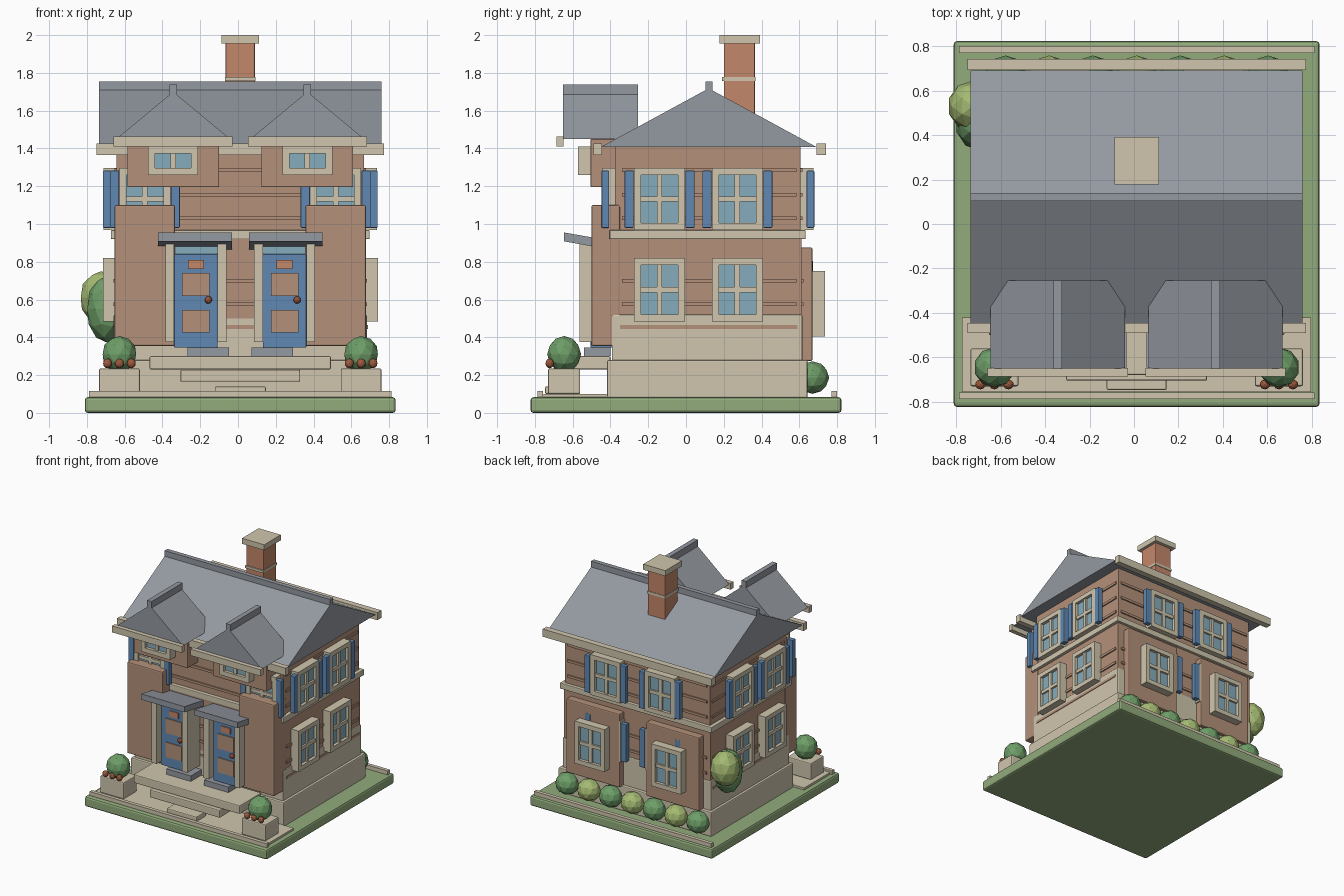
import bpy, bmesh, math
from mathutils import Matrix, Vector

if "Cube" in bpy.data.objects:
    bpy.data.objects.remove(bpy.data.objects["Cube"])

CX = 0.012  # the house axis sits slightly off centre


def material(name, rgb):
    lin = [(c / 255 / 12.92) if c < 11 else ((c / 255 + 0.055) / 1.055) ** 2.4 for c in rgb] + [1]
    m = bpy.data.materials.new(name)
    m.use_nodes = True
    m.diffuse_color = lin
    m.node_tree.nodes["Principled BSDF"].inputs["Base Color"].default_value = lin
    return m


GRASS = material("grass green", (146, 172, 124))
BRICK = material("pale brick", (180, 145, 122))
CLAY = material("orange brick", (196, 135, 106))
STONE = material("cream stone", (208, 198, 174))
SLATE = material("slate grey", (148, 153, 161))
BLUE = material("shutter blue", (96, 136, 178))
GLASS = material("window glass", (134, 172, 188))
LEAF = material("leaf green", (110, 158, 104))
LIME = material("light leaf green", (164, 186, 114))
RUST = material("rust flower", (158, 90, 62))


def finish(name, bm, mat, rot=0, bevel=0.0):
    """Turn a bmesh into an object, rotated about the house axis."""
    bmesh.ops.recalc_face_normals(bm, faces=bm.faces)
    bm.transform(Matrix.Translation((CX, 0, 0)) @ Matrix.Rotation(math.radians(rot), 4, 'Z'))
    me = bpy.data.meshes.new(name)
    bm.to_mesh(me)
    bm.free()
    me.materials.append(mat)
    ob = bpy.data.objects.new(name, me)
    bpy.context.collection.objects.link(ob)
    if bevel:
        mod = ob.modifiers.new("Bevel", 'BEVEL')
        mod.width = bevel
        mod.segments = 2
    return ob


def boxes(name, mat, items, rot=0, bevel=0.0):
    """Each item is (x0, x1, y0, y1, z0, z1); all join into one object."""
    bm = bmesh.new()
    for x0, x1, y0, y1, z0, z1 in items:
        m = Matrix.Translation(((x0 + x1) / 2, (y0 + y1) / 2, (z0 + z1) / 2))
        bmesh.ops.create_cube(bm, size=1, matrix=m @ Matrix.Diagonal((x1 - x0, y1 - y0, z1 - z0, 1)))
    return finish(name, bm, mat, rot, bevel)


def pair(x0, x1, *rest):
    """A box and its mirror image across the house axis."""
    return [(x0, x1, *rest), (-x1, -x0, *rest)]


def prism(name, mat, profile, y0, y1, rot=0):
    """Extrude an x-z profile along y."""
    bm = bmesh.new()
    face = bm.faces.new([bm.verts.new((x, y0, z)) for x, z in profile])
    ext = bmesh.ops.extrude_face_region(bm, geom=[face])
    verts = [v for v in ext["geom"] if isinstance(v, bmesh.types.BMVert)]
    bmesh.ops.translate(bm, verts=verts, vec=(0, y1 - y0, 0))
    return finish(name, bm, mat, rot)


def blob(name, mat, pos, size, detail=2):
    bm = bmesh.new()
    bmesh.ops.create_icosphere(bm, subdivisions=detail, radius=1,
                               matrix=Matrix.Translation(pos) @ Matrix.Diagonal((*size, 1)))
    return finish(name, bm, mat)


def window(name, u, z0, z1, wall, rot, width=0.27, bar=0.037, shutters=False, cross=True):
    """Framed window centred at u on a wall at the given distance."""
    h = width / 2
    front, mid = -wall - 0.068, (z0 + z1) / 2
    frame = [(u - h, u - h + bar, front, -wall, z0, z1), (u + h - bar, u + h, front, -wall, z0, z1),
             (u - h, u + h, front, -wall, z1 - bar, z1), (u - h, u + h, front, -wall, z0, z0 + bar),
             (u - 0.014, u + 0.014, front + 0.01, -wall, z0, z1)]
    if cross:
        frame.append((u - h, u + h, front + 0.01, -wall, mid - 0.014, mid + 0.014))
    boxes(name + "_frame", STONE, frame, rot)
    boxes(name + "_glass", GLASS, [(u - h + 0.02, u + h - 0.02, front + 0.025, -wall, z0 + 0.02, z1 - 0.02)], rot)
    if shutters:
        s = [(u + k * (h + 0.026) - 0.024, u + k * (h + 0.026) + 0.024, front - 0.004, front + 0.036,
              z0 + 0.012, z1 - 0.015) for k in (-1, 1)]
        boxes(name + "_shutters", BLUE, s, rot, 0.004)


# Ground, paving and steps
boxes("lawn_base", GRASS, [(-0.823, 0.823, -0.823, 0.823, 0, 0.083)], bevel=0.015)
boxes("paving", STONE, [(-0.785, 0.785, -0.755, -0.42, 0.08, 0.1)])
boxes("kerbs", STONE, [(-0.8, 0.8, -0.787, -0.757, 0.08, 0.115), (-0.8, 0.8, 0.77, 0.8, 0.08, 0.115)])
boxes("porch_steps", STONE, [(-0.48, 0.48, -0.68, -0.4, 0.23, 0.3), (-0.317, 0.317, -0.705, -0.57, 0.165, 0.228),
                             (-0.135, 0.135, -0.746, -0.62, 0.1, 0.14)], bevel=0.007)

# Foundation and walls
boxes("foundation", STONE, [(-0.69, 0.69, -0.417, 0.644, 0.08, 0.28), (-0.67, 0.67, -0.393, 0.617, 0.27, 0.52)],
      bevel=0.008)
boxes("lower_walls", BRICK, [(-0.66, 0.66, -0.4, 0.612, 0.5, 0.93)])
boxes("upper_walls", BRICK, [(-0.655, 0.655, -0.375, 0.607, 0.95, 1.42)])
boxes("floor_band", STONE, [(-0.685, 0.685, -0.405, 0.633, 0.92, 0.968)], bevel=0.005)
courses = []
for z in (0.575, 0.7):
    courses.append((-0.67, 0.67, -0.34, 0.585, z - 0.01, z + 0.01))
    courses.append((-0.63, 0.63, -0.41, 0.622, z - 0.01, z + 0.01))
for z in (1.03, 1.155, 1.285):
    courses.append((-0.665, 0.665, -0.34, 0.585, z - 0.01, z + 0.01))
    courses.append((-0.63, 0.63, -0.385, 0.617, z - 0.01, z + 0.01))
courses.append((-0.675, 0.675, -0.35, 0.59, 0.445, 0.465))
courses.append((-0.6, 0.6, -0.4, 0.6, 0.445, 0.465))
boxes("brick_courses", BRICK, courses)
boxes("front_bays", BRICK, pair(0.345, 0.665, -0.5, -0.35, 0.355, 1.1), bevel=0.008)
boxes("back_bays", BRICK, pair(0.12, 0.6, 0.55, 0.67, 0.275, 0.875), bevel=0.008)

# Windows on every side
for side, rot in (("left", 90), ("right", -90)):
    for i, y in enumerate((-0.14, 0.272)):
        u = y if rot > 0 else -y
        window(f"{side}_upper_window_{i}", u, 0.968, 1.297, 0.655, rot, shutters=True)
        window(f"{side}_lower_window_{i}", u, 0.485, 0.82, 0.66, rot)
for k, side in ((-1, "right"), (1, "left")):
    window(f"front_upper_window_{side}", k * 0.505, 0.968, 1.297, 0.375, 0, shutters=True)
    window(f"back_upper_window_{side}", k * 0.245, 0.968, 1.297, 0.607, 180, shutters=True)
    window(f"back_lower_window_{side}", k * 0.245, 0.485, 0.82, 0.6, 180, shutters=True)
    window(f"back_bay_window_{side}", k * 0.345, 0.405, 0.75, 0.667, 180)

# Main roof, gutters and chimney
prism("main_roof", SLATE, [(-0.45, 1.408), (0.69, 1.408), (0.12, 1.718)], -0.747, 0.747, 90)
boxes("roof_ridge", SLATE, [(-0.747, 0.747, 0.103, 0.14, 1.69, 1.755)])
boxes("gutters", STONE, [(-0.762, 0.762, 0.692, 0.742, 1.365, 1.427), (-0.762, 0.762, -0.49, -0.445, 1.365, 1.425)])
boxes("chimney", CLAY, [(-0.077, 0.077, 0.2, 0.365, 1.5, 1.96)], bevel=0.006)
boxes("chimney_trim", STONE, [(-0.1, 0.1, 0.178, 0.392, 1.955, 2.0), (-0.081, 0.081, 0.19, 0.369, 1.758, 1.778)])

# Dormers and doors, one pair on each half of the front
for k, side in ((-1, "right"), (1, "left")):
    c = k * 0.355
    boxes(f"dormer_walls_{side}", BRICK, [(c - 0.243, c + 0.243, -0.505, -0.3, 1.195, 1.45)], bevel=0.005)
    prism(f"dormer_roof_{side}", SLATE, [(c - 0.302, 1.45), (c + 0.302, 1.45), (c, 1.7)], -0.65, -0.255)
    boxes(f"dormer_ridge_{side}", SLATE, [(c - 0.02, c + 0.02, -0.652, -0.255, 1.685, 1.738)])
    boxes(f"dormer_gutter_{side}", STONE, [(c - 0.315, c + 0.315, -0.685, -0.648, 1.41, 1.462)])
    window(f"dormer_window_{side}", c, 1.26, 1.41, 0.505, 0, width=0.265, cross=False)

    d = k * 0.235
    boxes(f"door_{side}", BLUE, [(d - 0.115, d + 0.115, -0.505, -0.38, 0.345, 0.84)], bevel=0.005)
    boxes(f"door_transom_{side}", GLASS, [(d - 0.115, d + 0.115, -0.495, -0.38, 0.84, 0.89)])
    boxes(f"door_panels_{side}", BRICK, [(d - 0.073, d + 0.073, -0.513, -0.5, z, z + 0.12) for z in (0.425, 0.62)])
    boxes(f"door_plaque_{side}", CLAY, [(d - 0.042, d + 0.042, -0.513, -0.5, 0.763, 0.81)])
    blob(f"door_knob_{side}", RUST, (d + 0.066, -0.525, 0.598), (0.02, 0.02, 0.02))
    boxes(f"door_sill_{side}", SLATE, [(d - 0.11 - k * 0.065, d + 0.11 - k * 0.065, -0.54, -0.4, 0.3, 0.345)])
    boxes(f"door_posts_{side}", STONE, [(d + s * 0.138 - 0.023, d + s * 0.138 + 0.023, -0.565, -0.4, 0.375, 0.9)
                                        for s in (-1, 1)])
    # Canopy slopes upward toward the front
    canopy = prism(f"door_canopy_{side}", SLATE, [(-0.645, 0.955), (-0.645, 0.908), (-0.4, 0.865), (-0.4, 0.912)],
                   -0.195 - k * 0.24, 0.195 - k * 0.24, 90)

    # Planter with shrub and flowers
    p = k * 0.64
    boxes(f"planter_{side}", STONE, [(p - 0.108, p + 0.108, -0.73, -0.56, 0.1, 0.235)], bevel=0.008)
    blob(f"planter_shrub_{side}", LEAF, (p, -0.645, 0.31), (0.093, 0.09, 0.097))
    for i in (-1, 0, 1):
        blob(f"planter_flower_{side}_{i + 2}", RUST, (p + i * 0.063, -0.722, 0.262), (0.024, 0.022, 0.026))

# Back hedge and side shrub
for i in range(7):
    blob(f"hedge_{i + 1}", LIME if i % 2 else LEAF, (-0.59 + i * 0.1967, 0.67, 0.187), (0.092, 0.088, 0.086))
blob("side_shrub_light", LIME, (-0.737, 0.53, 0.61), (0.113, 0.115, 0.14))
blob("side_shrub_dark", LEAF, (-0.705, 0.45, 0.55), (0.11, 0.12, 0.178))
